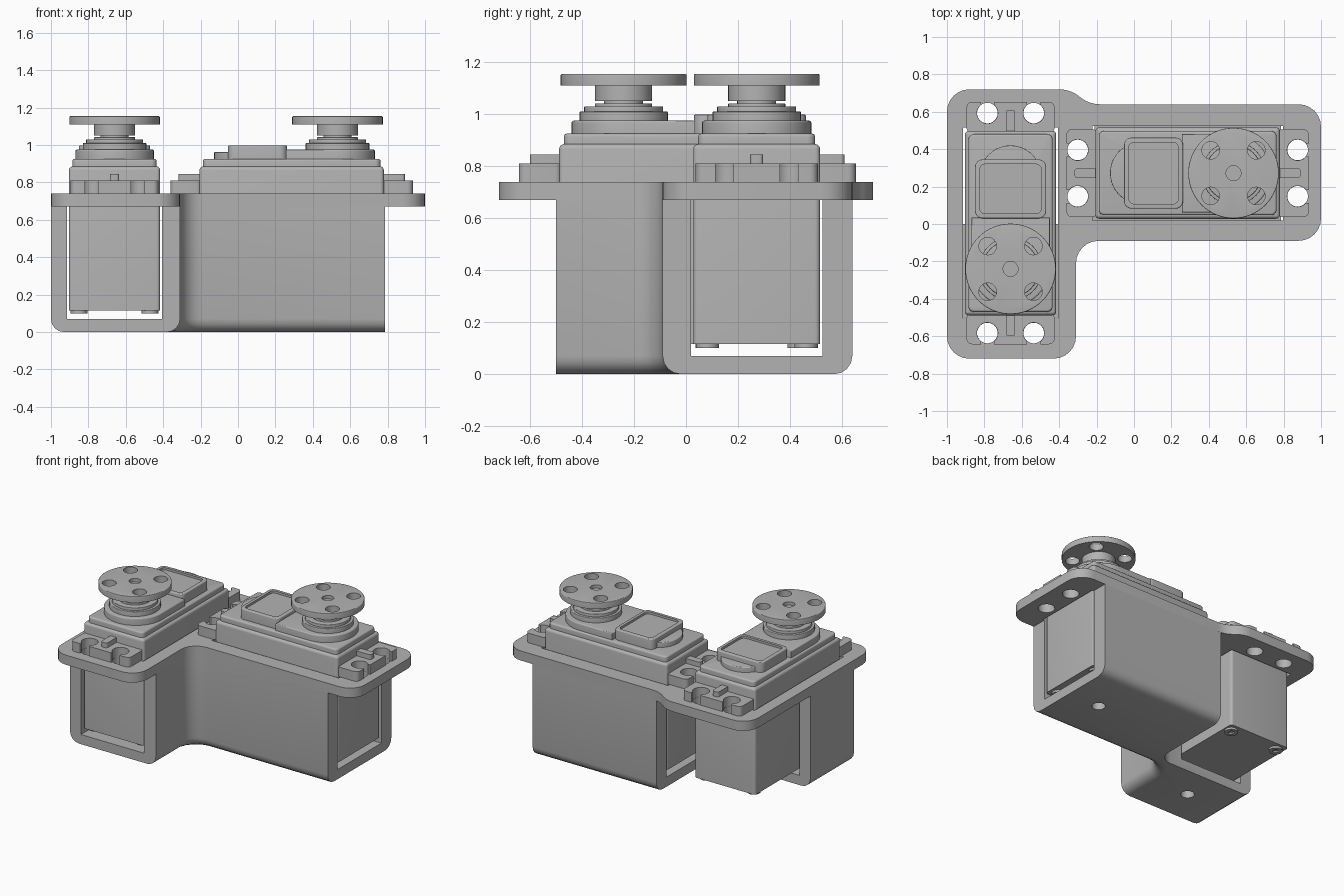
import bpy, bmesh, math
from mathutils import Matrix, Vector

if "Cube" in bpy.data.objects:
    bpy.data.objects.remove(bpy.data.objects["Cube"])

GREY = (0.45, 0.45, 0.45, 1)
grey = bpy.data.materials.new("plain grey")
grey.use_nodes = True
grey.diffuse_color = GREY
grey.node_tree.nodes["Principled BSDF"].inputs["Base Color"].default_value = GREY


def rounded(corners, steps=6):
    """Outline from (x, y, radius) corners, each replaced by an arc."""
    out = []
    for i, (x, y, r) in enumerate(corners):
        p = Vector((x, y))
        a = (Vector(corners[i - 1][:2]) - p).normalized()
        b = (Vector(corners[(i + 1) % len(corners)][:2]) - p).normalized()
        if r == 0:
            out.append(p)
            continue
        half = a.angle(b) / 2
        centre = p + (a + b).normalized() * (r / math.sin(half))
        start = p + a * (r / math.tan(half)) - centre
        end = p + b * (r / math.tan(half)) - centre
        sweep = start.angle_signed(end)
        for k in range(steps + 1):
            out.append(centre + Matrix.Rotation(-sweep * k / steps, 2) @ start)
    return out


def rect(x0, x1, y0, y1, r=0):
    return rounded([(x0, y0, r), (x1, y0, r), (x1, y1, r), (x0, y1, r)])


def circle(x, y, r, n=40):
    return [Vector((x + r * math.cos(math.tau * i / n), y + r * math.sin(math.tau * i / n)))
            for i in range(n)]


def prism(name, outline, z0, z1, place=Matrix(), bevel=0, edge_rule=None):
    """Extrude an outline from z0 to z1, rounding the edges picked by the rule."""
    bm = bmesh.new()
    base = bm.faces.new([bm.verts.new((p.x, p.y, z0)) for p in outline])
    up = bmesh.ops.extrude_face_region(bm, geom=[base])["geom"]
    for v in up:
        if isinstance(v, bmesh.types.BMVert):
            v.co.z = z1
    bmesh.ops.recalc_face_normals(bm, faces=bm.faces)
    if bevel:
        rule = edge_rule or (lambda a, b: min(a.z, b.z) > z1 - 0.0001)
        edges = [e for e in bm.edges if rule(e.verts[0].co, e.verts[1].co)]
        bmesh.ops.bevel(bm, geom=edges, offset=bevel, segments=4, profile=0.5, affect='EDGES')
    mesh = bpy.data.meshes.new(name)
    bm.to_mesh(mesh)
    bm.free()
    mesh.materials.append(grey)
    obj = bpy.data.objects.new(name, mesh)
    bpy.context.collection.objects.link(obj)
    obj.matrix_world = place
    return obj


def select(obj):
    bpy.ops.object.select_all(action='DESELECT')
    obj.select_set(True)
    bpy.context.view_layer.objects.active = obj


def cut(obj, cutters):
    select(obj)
    for c in cutters:
        c.hide_render = True
        mod = obj.modifiers.new("cut", 'BOOLEAN')
        mod.operation, mod.solver, mod.object = 'DIFFERENCE', 'EXACT', c
        bpy.ops.object.modifier_apply(modifier=mod.name)
        bpy.data.objects.remove(c)


# Placement of each servo: local +x points towards its output disc
places = {
    "side": Matrix.Translation((-0.66, 0.005, 0)) @ Matrix.Rotation(-math.pi / 2, 4, 'Z'),
    "main": Matrix.Translation((0.287, 0.272, 0)),
}
AXIS = 0.245
SCREWS = [(x, y) for x in (-0.588, 0.588) for y in (-0.124, 0.124)]

# Bracket flange: an L-shaped plate with servo openings and screw holes
R = 0.12
flange = prism("bracket_flange", rounded([
    (-1, -0.72, R), (-0.31, -0.72, R), (-0.31, -0.09, R), (1, -0.09, R),
    (1, 0.64, R), (-0.24, 0.64, 0.17), (-0.34, 0.72, 0.17), (-1, 0.72, R)]), 0.67, 0.74)
for place in places.values():
    cut(flange, [prism("opening", rect(-0.51, 0.51, -0.253, 0.253), 0.5, 0.9, place)])
    cut(flange, [prism("hole", circle(x, y, 0.055), 0.5, 0.9, place) for x, y in SCREWS])


# Bracket housing: open-ended channels below the flange
def lengthwise(a, b):
    m = (a + b) / 2
    if max(a.z, b.z) > 0.001:
        return False
    return m.x < -0.99 or m.y > 0.63 or (-0.32 < m.x < 0.77 and -0.49 < m.y < -0.08)


housing = prism("bracket_housing", rounded([
    (-1, -0.5, 0), (-0.31, -0.5, 0), (-0.31, -0.09, R), (0.785, -0.09, 0),
    (0.785, 0.64, 0), (-0.21, 0.64, 0), (-0.21, 0, 0.1), (-1, 0, 0)]),
    0, 0.67, bevel=0.07, edge_rule=lengthwise)
cut(housing, [prism("channel", rect(-0.913, -0.407, -0.6, 0.2), 0.07, 0.9),
              prism("channel", rect(-0.35, 0.9, 0.019, 0.525), 0.07, 0.9)])
cut(housing, [prism("hole", circle(AXIS, 0, 0.045), -0.1, 0.1, p) for p in places.values()])

for side, place in places.items():
    def part(name, outline, z0, z1, bevel=0):
        return prism(f"{side}_{name}", outline, z0, z1, place, bevel)

    # Case, with its stepped lid
    part("case", rect(-0.493, 0.493, -0.244, 0.244, 0.02), 0.115, 0.885, 0.02)
    part("lid", rect(-0.475, 0.475, -0.225, 0.225, 0.03), 0.88, 0.925, 0.012)
    part("gear_cover", rounded([(-0.03, -0.21, 0), (AXIS - 0.01, -0.21, 0)])
         + [Vector((AXIS - 0.01 + 0.21 * math.cos(t), 0.21 * math.sin(t)))
            for t in (math.pi * (i / 24 - 0.5) for i in range(1, 24))]
         + [Vector((AXIS - 0.01, 0.21)), Vector((-0.03, 0.21))], 0.92, 0.975, 0.008)
    part("round_boss", circle(-0.25, 0, 0.165), 0.92, 0.962, 0.006)
    pad = part("raised_pad", rect(-0.34, -0.025, -0.19, 0.19, 0.04), 0.92, 0.998, 0.006)
    cut(pad, [part("recess", rect(-0.315, -0.05, -0.165, 0.165, 0.03), 0.982, 1.1)])

    # Mounting ears with open screw slots and stiffening ribs
    for s, end in ((-1, "rear"), (1, "output")):
        x0, x1 = sorted((s * 0.48, s * 0.648))
        ear = part(f"{end}_ear", rect(x0, x1, -0.235, 0.235, 0.03), 0.74, 0.81)
        for x, y in SCREWS:
            if x * s > 0:
                a, b = sorted((x, s * 0.7))
                cut(ear, [part("hole", circle(x, y, 0.056), 0.6, 0.9),
                          part("slot", rect(a, b, y - 0.035, y + 0.035), 0.6, 0.9)])
        x0, x1 = sorted((s * 0.48, s * 0.605))
        part(f"{end}_rib", rect(x0, x1, -0.025, 0.025, 0.015), 0.8, 0.845)

    # Case screws underneath
    for i, (x, y) in enumerate([(x, y) for x in (-0.43, 0.43) for y in (-0.19, 0.19)]):
        screw = part(f"case_screw_{i}", circle(x, y, 0.045, 20), 0.1, 0.14)
        cut(screw, [part("socket", circle(x, y, 0.022, 6), 0, 0.112)])

    # Output collars, shaft and hub
    for i, (r, z0, z1) in enumerate([(0.17, 0.97, 1.01), (0.152, 1.005, 1.03),
                                     (0.11, 1.025, 1.042), (0.075, 1.03, 1.06)]):
        part(f"collar_{i}", circle(AXIS, 0, r), z0, z1, 0.004)
    part("hub", circle(AXIS, 0, 0.11), 1.05, 1.112)

    # Output disc with four through holes and a centre recess
    disc = part("output_disc", circle(AXIS, 0, 0.242, 64), 1.11, 1.154, 0.005)
    cut(disc, [part("hole", circle(AXIS + x, y, 0.047, 24), 1, 1.3)
               for x in (-0.122, 0.122) for y in (-0.122, 0.122)])
    cut(disc, [part("hole", circle(AXIS, 0, 0.04, 24), 1.13, 1.3)])

# Smooth the curved surfaces, keeping hard edges sharp
for obj in bpy.context.scene.objects:
    if obj.type == 'MESH':
        select(obj)
        bpy.ops.object.shade_smooth_by_angle(angle=math.radians(30))
